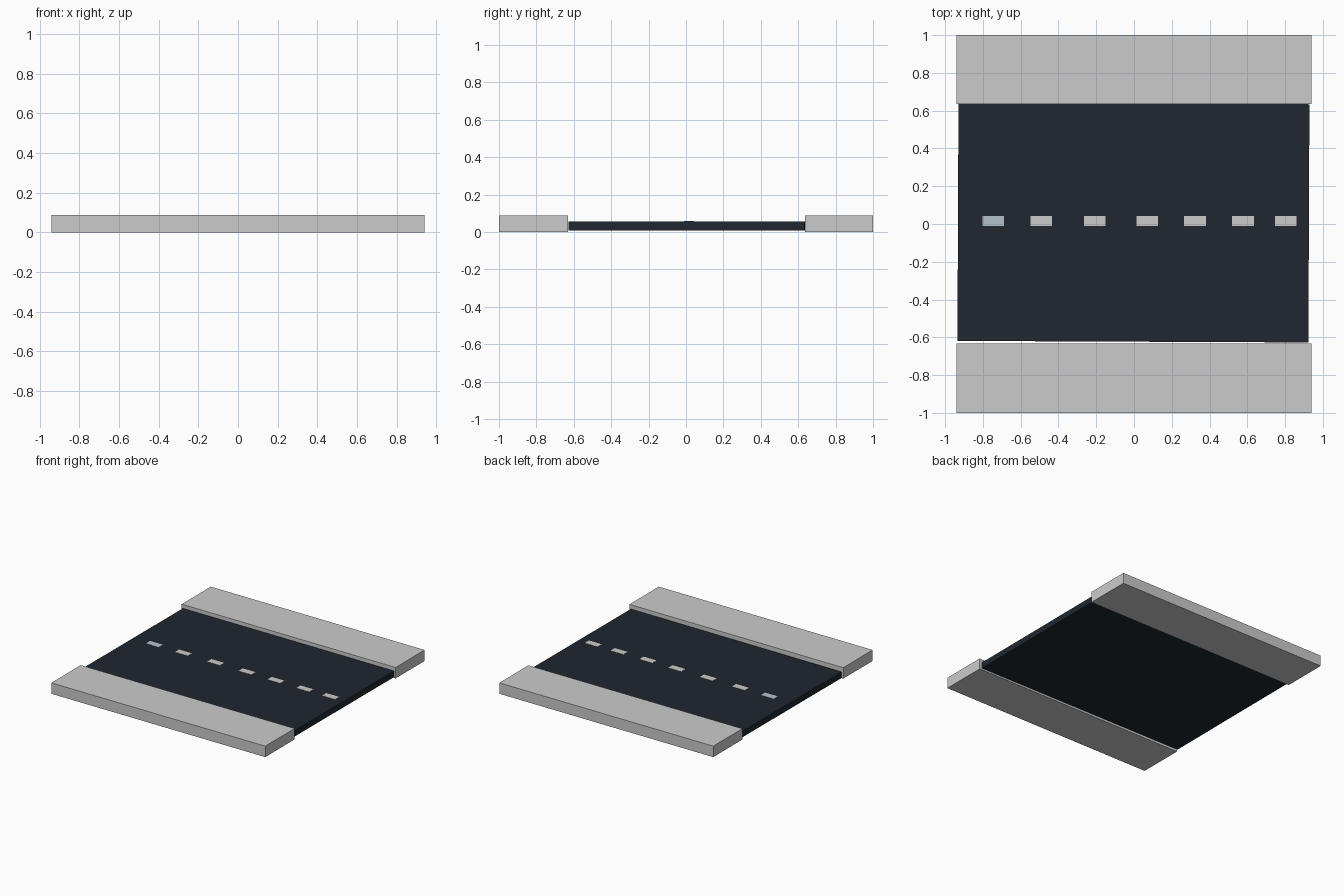
import bpy
from math import radians

if "Cube" in bpy.data.objects:
    bpy.data.objects.remove(bpy.data.objects["Cube"])


def material(name, color):
    mat = bpy.data.materials.new(name)
    mat.diffuse_color = (*color, 1)
    mat.use_nodes = True
    mat.node_tree.nodes["Principled BSDF"].inputs["Base Color"].default_value = mat.diffuse_color
    return mat


def box(name, x, y, z, mat=None, turn=0):
    """Box from (min, max) ranges on each axis, turned about z."""
    spans = (x, y, z)
    bpy.ops.mesh.primitive_cube_add(size=1, location=[(a + b) / 2 for a, b in spans])
    obj = bpy.context.object
    obj.name = name
    obj.scale = [b - a for a, b in spans]
    obj.rotation_euler.z = radians(turn)
    bpy.ops.object.transform_apply(location=False, rotation=False, scale=True)
    if mat:
        obj.data.materials.append(mat)
    return obj


asphalt = material("asphalt", (0.014, 0.02, 0.027))
worn_paint = material("worn_paint", (0.46, 0.55, 0.6))

# Raised pavements on both sides
box("front_pavement", (-0.94, 0.94), (-1, -0.632), (0, 0.087))
box("back_pavement", (-0.94, 0.94), (0.636, 1), (0, 0.087))

# Road slab, very slightly askew between the pavements
box("road", (-0.932, 0.926), (-0.623, 0.638), (0.009, 0.057), asphalt, turn=-0.25)

# Centre line dashes, unevenly spaced; the first one is a bluish grey
for i, cx in enumerate((-0.745, -0.49, -0.207, 0.069, 0.323, 0.577, 0.804)):
    box(f"lane_dash_{i + 1}", (cx - 0.057, cx + 0.057), (-0.011, 0.042),
        (0.05, 0.059), None if i else worn_paint)
